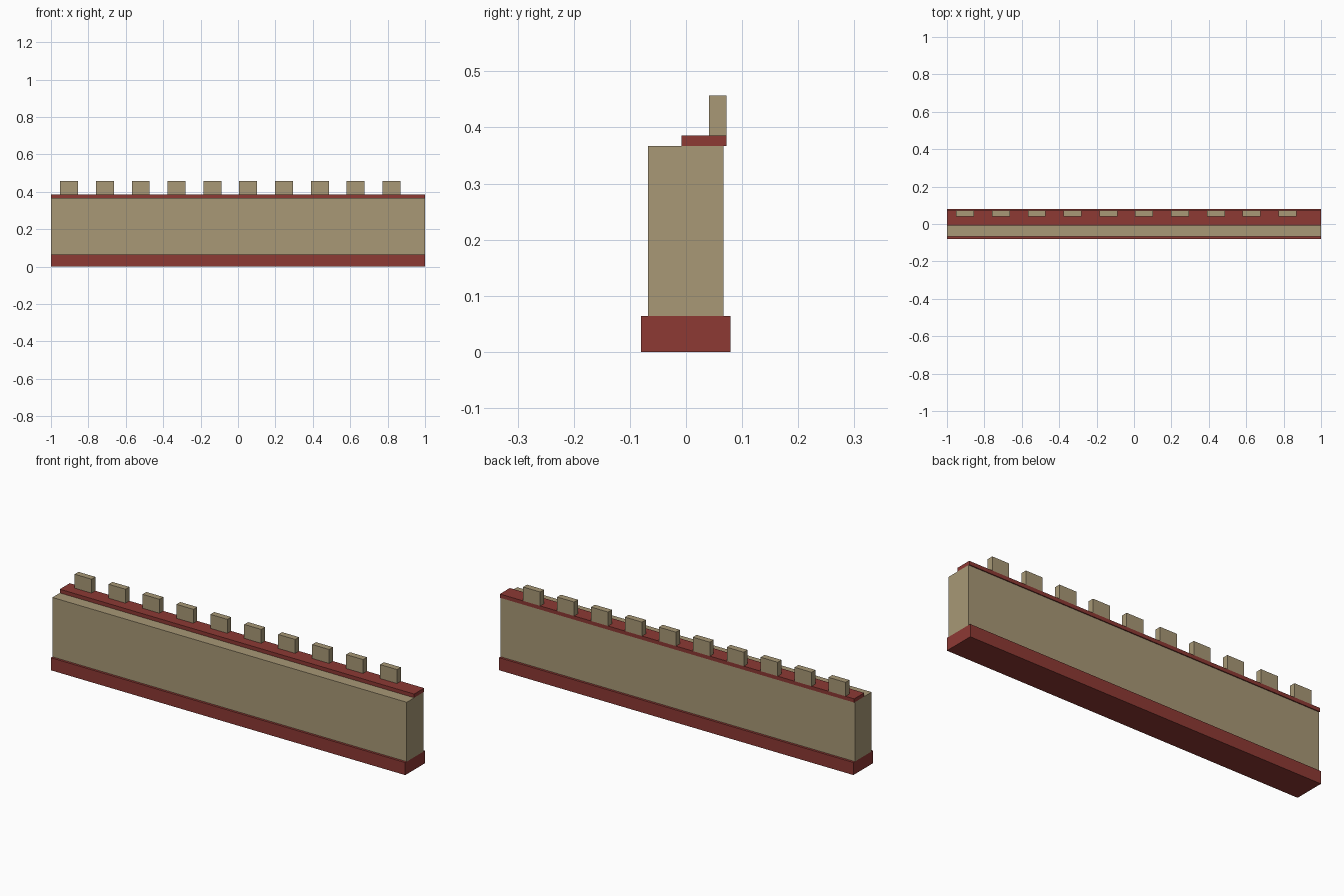
import bpy

cube = bpy.data.objects.get("Cube")
if cube:
    bpy.data.objects.remove(cube, do_unlink=True)


def make_material(name, colour):
    mat = bpy.data.materials.new(name)
    mat.use_nodes = True
    mat.diffuse_color = colour
    mat.node_tree.nodes["Principled BSDF"].inputs["Base Color"].default_value = colour
    return mat


def box(name, x, y, z, mat):
    """Flat-shaded box from (low, high) ranges on each axis."""
    ranges = (x, y, z)
    bpy.ops.mesh.primitive_cube_add(size=1, location=[(a + b) / 2 for a, b in ranges])
    obj = bpy.context.object
    obj.name = name
    obj.scale = [b - a for a, b in ranges]
    bpy.ops.object.transform_apply(location=False, rotation=False, scale=True)
    obj.data.materials.append(mat)
    return obj


stone = make_material("tan stone", (0.392, 0.314, 0.181, 1))
brick = make_material("red brick", (0.266, 0.041, 0.034, 1))

# Wall body on its wider footing, with a walkway along the back
LENGTH = (-1, 1)
box("footing", LENGTH, (-0.08, 0.079), (0, 0.064), brick)
box("wall", LENGTH, (-0.068, 0.067), (0.064, 0.367), stone)
box("walkway", LENGTH, (-0.008, 0.072), (0.367, 0.386), brick)

# Row of merlons along the back edge
COUNT, FIRST, SPACING, WIDTH = 10, -0.903, 0.1915, 0.096
for i in range(COUNT):
    centre = FIRST + i * SPACING
    box(f"merlon_{i + 1}", (centre - WIDTH / 2, centre + WIDTH / 2),
        (0.041, 0.072), (0.386, 0.457), stone)
